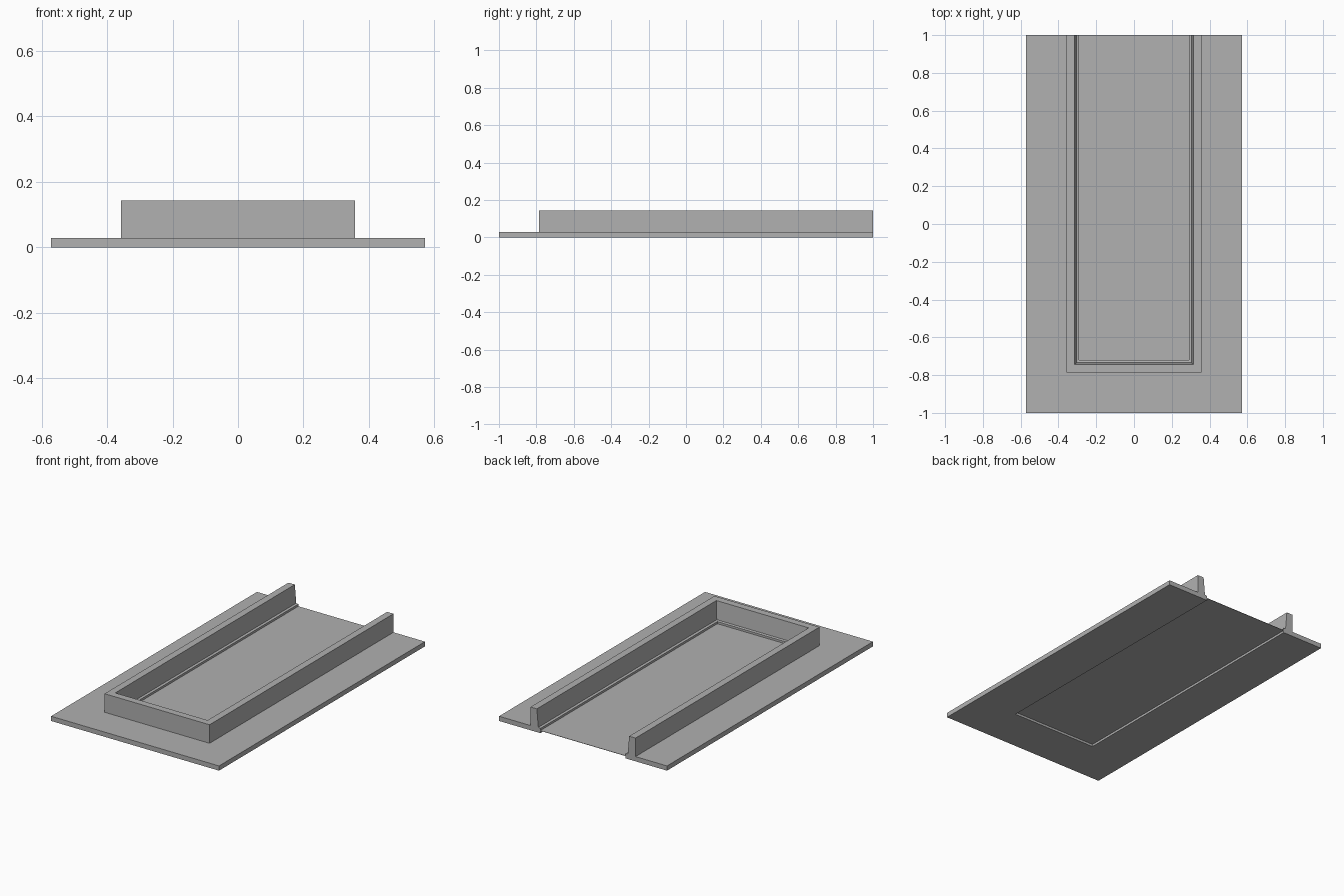
import bpy, bmesh

cube = bpy.data.objects.get("Cube")
if cube:
    bpy.data.objects.remove(cube, do_unlink=True)

BACK = 1.0       # y of the open end
SHIFT = 0.429    # extra reach of the closed end beyond the half width

grey = bpy.data.materials.new("plain grey")
grey.use_nodes = True
grey.diffuse_color = (0.44, 0.44, 0.44, 1)
grey.node_tree.nodes["Principled BSDF"].inputs["Base Color"].default_value = grey.diffuse_color


def add_object(name, bm):
    bmesh.ops.recalc_face_normals(bm, faces=bm.faces)
    mesh = bpy.data.meshes.new(name)
    bm.to_mesh(mesh)
    bm.free()
    mesh.materials.append(grey)
    obj = bpy.data.objects.new(name, mesh)
    bpy.context.collection.objects.link(obj)
    return obj


def u_sweep(name, profile):
    """Sweep a closed (half width, z) profile round a mitred U, open at the back."""
    bm = bmesh.new()
    rings = []
    for side, y_of in ((-1, lambda a: BACK), (-1, lambda a: -a - SHIFT),
                       (1, lambda a: -a - SHIFT), (1, lambda a: BACK)):
        rings.append([bm.verts.new((side * a, y_of(a), z)) for a, z in profile])
    n = len(profile)
    for r, s in zip(rings, rings[1:]):
        for i in range(n):
            j = (i + 1) % n
            bm.faces.new((r[i], r[j], s[j], s[i]))
    bm.faces.new(rings[0])
    bm.faces.new(rings[-1])
    return add_object(name, bm)


# Wide flange, upright rim with sloped inner side, and small inner ledge
u_sweep("flanged_rim", [
    (0.571, 0), (0.571, 0.029), (0.357, 0.029), (0.357, 0.143),
    (0.314, 0.143), (0.304, 0.032), (0.29, 0.029), (0.29, 0)])

# Thin floor panel, set above the underside of the flange
bm = bmesh.new()
bmesh.ops.create_cube(bm, size=1)
front = -0.29 - SHIFT
for v in bm.verts:
    v.co = (v.co.x * 0.58,
            BACK if v.co.y > 0 else front,
            0.016 if v.co.z > 0 else 0.014)
add_object("floor_panel", bm)
